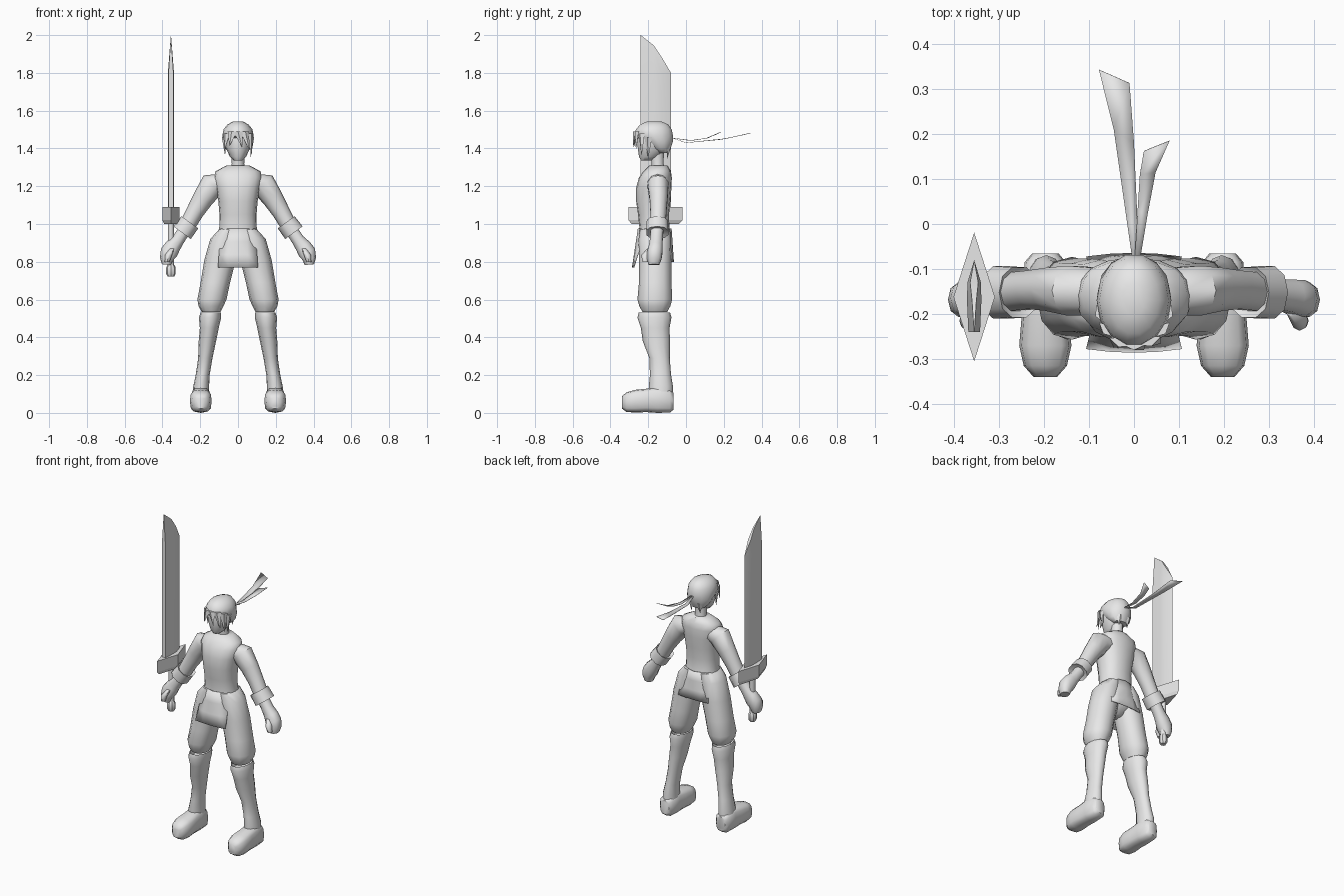
import bpy, bmesh, math
from mathutils import Vector

grey = bpy.data.materials.new("light_grey")
grey.diffuse_color = (0.8, 0.8, 0.8, 1)


def finish(name, bm, mirror=False, thick=0, angle=50):
    """Turn a bmesh into a shaded object."""
    bmesh.ops.recalc_face_normals(bm, faces=bm.faces)
    me = bpy.data.meshes.new(name)
    bm.to_mesh(me)
    bm.free()
    ob = bpy.data.objects.new(name, me)
    bpy.context.collection.objects.link(ob)
    me.materials.append(grey)
    bpy.ops.object.select_all(action='DESELECT')
    bpy.context.view_layer.objects.active = ob
    ob.select_set(True)
    bpy.ops.object.shade_smooth_by_angle(angle=math.radians(angle))
    if thick:
        m = ob.modifiers.new("thickness", 'SOLIDIFY')
        m.thickness, m.offset = thick, 0
    if mirror:
        ob.modifiers.new("mirror", 'MIRROR')
    return ob


def skin(bm, rows, closed=True):
    """Bridge rows of points with quads."""
    vs = [[bm.verts.new(p) for p in r] for r in rows]
    n = len(vs[0])
    for a, b in zip(vs, vs[1:]):
        for i in range(n if closed else n - 1):
            j = (i + 1) % n
            bm.faces.new((a[i], a[j], b[j], b[i]))
    if closed:
        bm.faces.new(vs[0])
        bm.faces.new(vs[-1])


def loft(name, rings, n=12, p=2.0, along_y=False, mirror=False, angle=50):
    """Rings are (x, y, z, radius_u, radius_v, tilt in degrees)."""
    bm = bmesh.new()
    rows = []
    for x, y, z, ru, rv, *t in rings:
        t = math.radians(t[0]) if t else 0
        u = Vector((math.cos(t), 0, math.sin(t)))
        v = Vector((0, 0, 1)) if along_y else Vector((0, 1, 0))
        row = []
        for i in range(n):
            a = 2 * math.pi * i / n
            c, s = math.cos(a), math.sin(a)
            c = math.copysign(abs(c) ** (2 / p), c)
            s = math.copysign(abs(s) ** (2 / p), s)
            row.append(Vector((x, y, z)) + u * ru * c + v * rv * s)
        rows.append(row)
    skin(bm, rows)
    return finish(name, bm, mirror, angle=angle)


def body(rows, x=0):
    """Rows are (z, half width, front y, back y)."""
    return [(x, (f + b) / 2, z, w, (b - f) / 2) for z, w, f, b in rows]


def sheet(name, rows, thick=0.004):
    bm = bmesh.new()
    skin(bm, rows, closed=False)
    return finish(name, bm, thick=thick)


# Head, hair cap and neck
loft("face", body([(1.335, .022, -.238, -.18), (1.355, .042, -.25, -.14),
                   (1.40, .064, -.257, -.10), (1.45, .073, -.262, -.09),
                   (1.50, .06, -.25, -.10)]), 14)
loft("hair_cap", body([(1.375, .045, -.15, -.092), (1.40, .068, -.19, -.08),
                       (1.435, .08, -.23, -.068), (1.465, .083, -.274, -.066),
                       (1.50, .077, -.268, -.073), (1.527, .056, -.245, -.092),
                       (1.543, .025, -.205, -.13)]), 14)
loft("neck", [(0, -.145, 1.26, .045, .04), (0, -.15, 1.32, .033, .033),
              (0, -.155, 1.38, .036, .04)], 10)

# Hair locks: flat wedges from root to tip
bm = bmesh.new()
for x0, y0, z0, x1, y1, z1, w in [
        (-.06, -.235, 1.48, -.072, -.24, 1.39, .024), (-.03, -.262, 1.49, -.045, -.275, 1.41, .026),
        (.0, -.268, 1.49, .022, -.28, 1.405, .026), (.035, -.26, 1.49, .06, -.265, 1.39, .026),
        (.062, -.235, 1.48, .072, -.235, 1.36, .024), (-.075, -.2, 1.46, -.068, -.205, 1.36, .022),
        (.075, -.2, 1.46, .066, -.2, 1.345, .022), (-.03, -.09, 1.41, -.03, -.1, 1.345, .022),
        (.03, -.09, 1.41, .03, -.1, 1.345, .022)]:
    out = Vector((x0, y0 + .17, 0)).normalized()
    side = Vector((-out.y, out.x, 0)) * w
    root, tip = Vector((x0, y0, z0)), bm.verts.new((x1, y1, z1))
    base = [bm.verts.new(root + d) for d in (side, out * .012, -side, -out * .012)]
    bm.faces.new(base)
    for i in range(4):
        bm.faces.new((base[i], base[(i + 1) % 4], tip))
finish("hair_locks", bm, angle=30)

# Headband ribbons trailing behind
sheet("long_ribbon", [[(-.005, -.07, 1.455), (.008, -.07, 1.455)],
                      [(-.015, 0, 1.43), (.008, 0, 1.43)],
                      [(-.045, .21, 1.452), (0, .18, 1.447)],
                      [(-.078, .343, 1.482), (-.01, .313, 1.474)]], .002)
sheet("short_ribbon", [[(.002, -.07, 1.455), (.015, -.07, 1.455)],
                       [(.008, .03, 1.442), (.03, .02, 1.442)],
                       [(.013, .11, 1.455), (.048, .115, 1.455)],
                       [(.022, .162, 1.475), (.079, .185, 1.487)]], .002)

# Shirt and hips
loft("shirt", body([(.95, .106, -.25, -.08), (.985, .099, -.247, -.088),
                    (1.05, .098, -.254, -.09), (1.12, .104, -.264, -.083),
                    (1.19, .116, -.264, -.077), (1.245, .128, -.25, -.075),
                    (1.28, .118, -.225, -.08), (1.31, .06, -.195, -.098)]), 16, 2.3)
loft("hips", body([(.97, .1, -.248, -.085), (.91, .135, -.252, -.08),
                   (.83, .10, -.245, -.085), (.775, .03, -.2, -.13)]), 14, 2.3)

# Shirt tails, front and back
for name, top_y, low_y, low_z, bend in (("front_tail", -.253, -.284, .77, 1),
                                        ("back_tail", -.078, -.066, .80, -1)):
    rows = []
    for k in range(4):
        t = k / 3
        rows.append([(s * (.09 + .016 * t),
                      top_y + (low_y - top_y) * t + bend * s * s * (.035 * (1 - t) + .008),
                      .975 + (low_z - .975) * t) for s in (-1, -.5, 0, .5, 1)])
    sheet(name, rows)

# Trousers
loft("trouser_legs", [(.05, -.165, .97, .052, .08), (.072, -.165, .92, .075, .086),
                      (.095, -.163, .81, .083, .086), (.12, -.163, .69, .078, .086),
                      (.138, -.165, .6, .077, .092), (.143, -.165, .565, .066, .082),
                      (.142, -.165, .535, .05, .066)], 12, 2.2, mirror=True)

# Boots: shaft and foot
loft("boot_shafts", [(.146, -.165, .50, .04, .065), (.144, -.167, .532, .054, .083),
                     (.148, -.167, .505, .059, .09), (.152, -.163, .45, .05, .076),
                     (.162, -.157, .38, .046, .072), (.173, -.14, .29, .038, .054),
                     (.187, -.135, .2, .037, .056), (.195, -.133, .14, .042, .064),
                     (.197, -.13, .07, .045, .06)], 12, mirror=True)
loft("boot_feet", [(.197, -.066, .062, .03, .045), (.197, -.085, .062, .046, .06),
                   (.197, -.15, .07, .05, .07), (.197, -.21, .066, .053, .062),
                   (.197, -.27, .062, .058, .06), (.197, -.315, .057, .048, .052),
                   (.197, -.34, .055, .026, .032)], 12, 3, along_y=True, mirror=True)

# Arms: sleeve, cuff, forearm with fist, thumb
loft("sleeves", [(.085, -.15, 1.215, .055, .055, 65), (.135, -.148, 1.208, .068, .058, 46),
                 (.185, -.145, 1.135, .056, .05, 36), (.225, -.146, 1.07, .048, .045, 36),
                 (.264, -.15, 1.0, .043, .045, 36)], 10, mirror=True)
loft("cuffs", [(.262, -.152, 1.0, .04, .042, 36), (.255, -.152, 1.009, .055, .058, 36),
               (.296, -.152, .954, .057, .061, 36), (.29, -.152, .962, .035, .038, 36)],
     10, 2.3, mirror=True)
loft("forearms_and_fists", [(.282, -.153, .97, .033, .035, 36), (.318, -.157, .915, .034, .035, 36),
                            (.345, -.16, .882, .042, .038, 32), (.365, -.165, .85, .047, .042, 25),
                            (.378, -.168, .815, .036, .04, 12), (.378, -.17, .785, .025, .03, 5)],
     10, 2.3, mirror=True)
loft("thumbs", [(.35, -.19, .87, .014, .016), (.368, -.215, .835, .019, .022),
                (.375, -.215, .8, .013, .016)], 8, mirror=True)

# Sword blade: one sharp edge, slanted tip
SX, SY = -.355, -.162
section = [(0, -.08), (.015, -.13), (.016, -.17), (.013, -.24),
           (-.013, -.24), (-.016, -.17), (-.015, -.13)]
tip_z = {-.08: 1.80, -.13: 1.885, -.17: 1.945, -.24: 2.0}
low = [(SX + x, y, 1.05) for x, y in section]
mid = [(SX + x, y, 1.80) for x, y in section]
top = [(SX + x * (2.005 - tip_z[y]) / .2, y, tip_z[y] + (.001 if y == -.08 else 0))
       for x, y in section]
bm = bmesh.new()
skin(bm, [low, mid, top])
bmesh.ops.triangulate(bm, faces=[f for f in bm.faces if len(f.verts) > 4])
finish("sword_blade", bm, angle=25)

# Sword guard, grip and pommel
loft("sword_guard", [(SX, SY, 1.0, .036, .125), (SX, SY, 1.02, .046, .143),
                     (SX, SY, 1.09, .046, .143)], 4, angle=20)
loft("sword_grip", [(SX, SY, .75, .016, .018), (SX, SY, 1.01, .016, .018)], 8)
loft("sword_pommel", [(SX, SY, .722, .017, .017), (SX, SY, .735, .025, .025),
                      (SX, SY, .77, .025, .025), (SX, SY, .785, .017, .017)], 8, angle=30)
